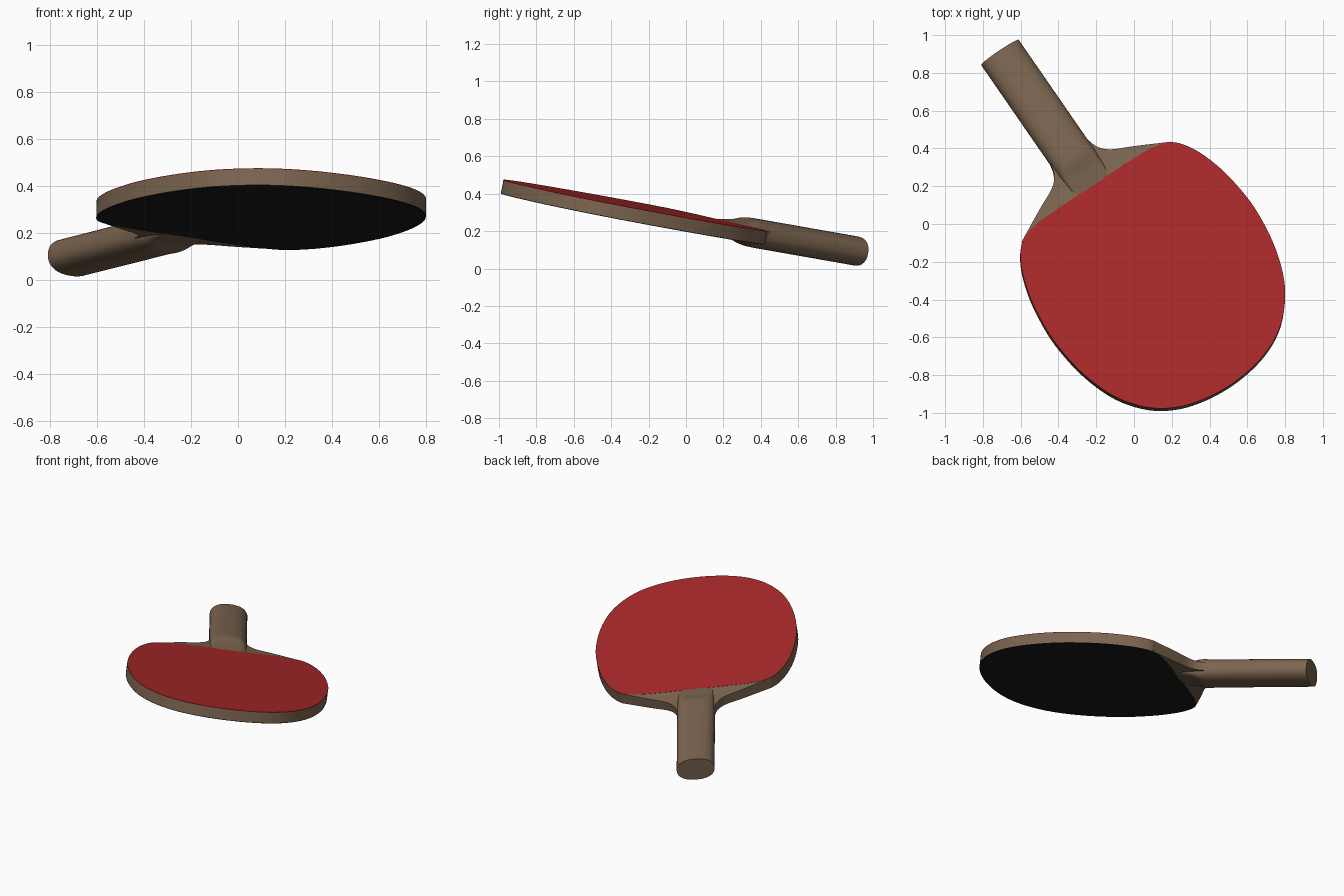
import bpy, bmesh, math
from mathutils import Vector, Matrix

if "Cube" in bpy.data.objects:
    bpy.data.objects.remove(bpy.data.objects["Cube"])

# Local frame: x across the blade, y towards the handle end, z out of the red side
n = Vector((0.025, 0.193, 1)).normalized()
h = Vector((-0.553, 0.833, 0))
h = (h - n * h.dot(n)).normalized()
r = h.cross(n)
FRAME = Matrix.Translation((0.104, -0.27, 0.301)) @ Matrix((r, h, n)).transposed().to_4x4()

HALF = 0.0375   # half blade thickness
SKIN = 0.004    # rubber thickness


def material(name, rgb):
    m = bpy.data.materials.new(name)
    m.diffuse_color = (*rgb, 1)
    m.use_nodes = True
    m.node_tree.nodes["Principled BSDF"].inputs["Base Color"].default_value = m.diffuse_color
    return m


wood = material("wood", (0.20, 0.13, 0.08))
red = material("red", (0.40, 0.022, 0.024))
black = material("black", (0.011, 0.011, 0.011))


def finish(name, bm, mat, angle=35):
    bmesh.ops.recalc_face_normals(bm, faces=bm.faces)
    me = bpy.data.meshes.new(name)
    bm.to_mesh(me)
    bm.free()
    ob = bpy.data.objects.new(name, me)
    bpy.context.collection.objects.link(ob)
    ob.matrix_world = FRAME
    me.materials.append(mat)
    bpy.ops.object.select_all(action='DESELECT')
    ob.select_set(True)
    bpy.context.view_layer.objects.active = ob
    bpy.ops.object.shade_smooth_by_angle(angle=math.radians(angle))
    return ob


def spline(pts, closed, steps=8):
    """Catmull-Rom curve through the points."""
    k = len(pts)
    get = (lambda i: pts[i % k]) if closed else (lambda i: pts[min(max(i, 0), k - 1)])
    out = []
    for i in range(k if closed else k - 1):
        p0, p1, p2, p3 = (Vector(get(i + j)) for j in (-1, 0, 1, 2))
        for s in range(steps):
            t = s / steps
            out.append(0.5 * (2 * p1 + (p2 - p0) * t + (2 * p0 - 5 * p1 + 4 * p2 - p3) * t * t
                              + (3 * p1 - p0 - 3 * p2 + p3) * t ** 3))
    if not closed:
        out.append(Vector(pts[-1]))
    return out


def loft(bm, rings, cap=True):
    loops = [[bm.verts.new(p) for p in ring] for ring in rings]
    k = len(loops[0])
    for a, b in zip(loops, loops[1:]):
        for i in range(k):
            bm.faces.new((a[i], a[(i + 1) % k], b[(i + 1) % k], b[i]))
    if cap:
        bm.faces.new(loops[0])
        bm.faces.new(loops[-1])


# Blade outline, half of it mirrored
half = [(0, -0.722), (0.18, -0.703), (0.33, -0.65), (0.45, -0.56), (0.55, -0.42), (0.615, -0.23),
        (0.642, -0.02), (0.633, 0.15), (0.605, 0.3), (0.552, 0.44), (0.475, 0.535),
        (0.36, 0.568), (0.22, 0.574), (0, 0.575)]
outline = spline(half + [(-x, y) for x, y in half[-2:0:-1]], True)


def slab(name, z0, z1, mat):
    bm = bmesh.new()
    loft(bm, [[(p.x, p.y, z) for p in outline] for z in (z0, z1)])
    return finish(name, bm, mat)


slab("blade_core", -HALF + SKIN, HALF - SKIN, wood)
slab("red_rubber", HALF - SKIN, HALF, red)
slab("black_rubber", -HALF, -HALF + SKIN, black)

# Flared wooden shoulders between the blade edge and the handle
inner = spline([(0.475, 0.535), (0.36, 0.567), (0.22, 0.574), (0.12, 0.575), (0.05, 0.575)], False, 5)
outer = spline([(0.477, 0.537), (0.30, 0.628), (0.185, 0.685), (0.133, 0.745), (0.113, 0.83)], False, 5)
bm = bmesh.new()
for side in (1, -1):
    rings = []
    for i, (p, q) in enumerate(zip(inner, outer)):
        edge = HALF - 0.012 * i / (len(inner) - 1)
        top = []
        for s in (0, 0.25, 0.5, 0.75, 1):
            c = p.lerp(q, s)
            top.append((side * c.x, c.y, HALF - 0.001 + (edge - HALF) * s ** 0.7))
        rings.append(top + [(x, y, -z) for x, y, z in reversed(top)])
    loft(bm, rings)
finish("shoulders", bm, wood)

# Handle: rounded sections, ramping down to the blade face
# (position, half width, half thickness, squareness)
sections = [(1.446, 0.12, 0.078, 2.3), (0.80, 0.12, 0.078, 2.4), (0.75, 0.12, 0.077, 2.8),
            (0.72, 0.119, 0.071, 3.3), (0.685, 0.117, 0.057, 4), (0.66, 0.115, 0.051, 5),
            (0.61, 0.113, 0.043, 6), (0.575, 0.112, 0.038, 6), (0.55, 0.11, 0.034, 6)]
rings = []
for y, w, t, e in sections:
    ring = []
    for i in range(64):
        a = math.tau * i / 64
        c, s = math.cos(a), math.sin(a)
        ring.append((w * math.copysign(abs(c) ** (2 / e), c), y,
                     t * math.copysign(abs(s) ** (2 / e), s)))
    rings.append(ring)
bm = bmesh.new()
loft(bm, rings)
finish("handle", bm, wood)
